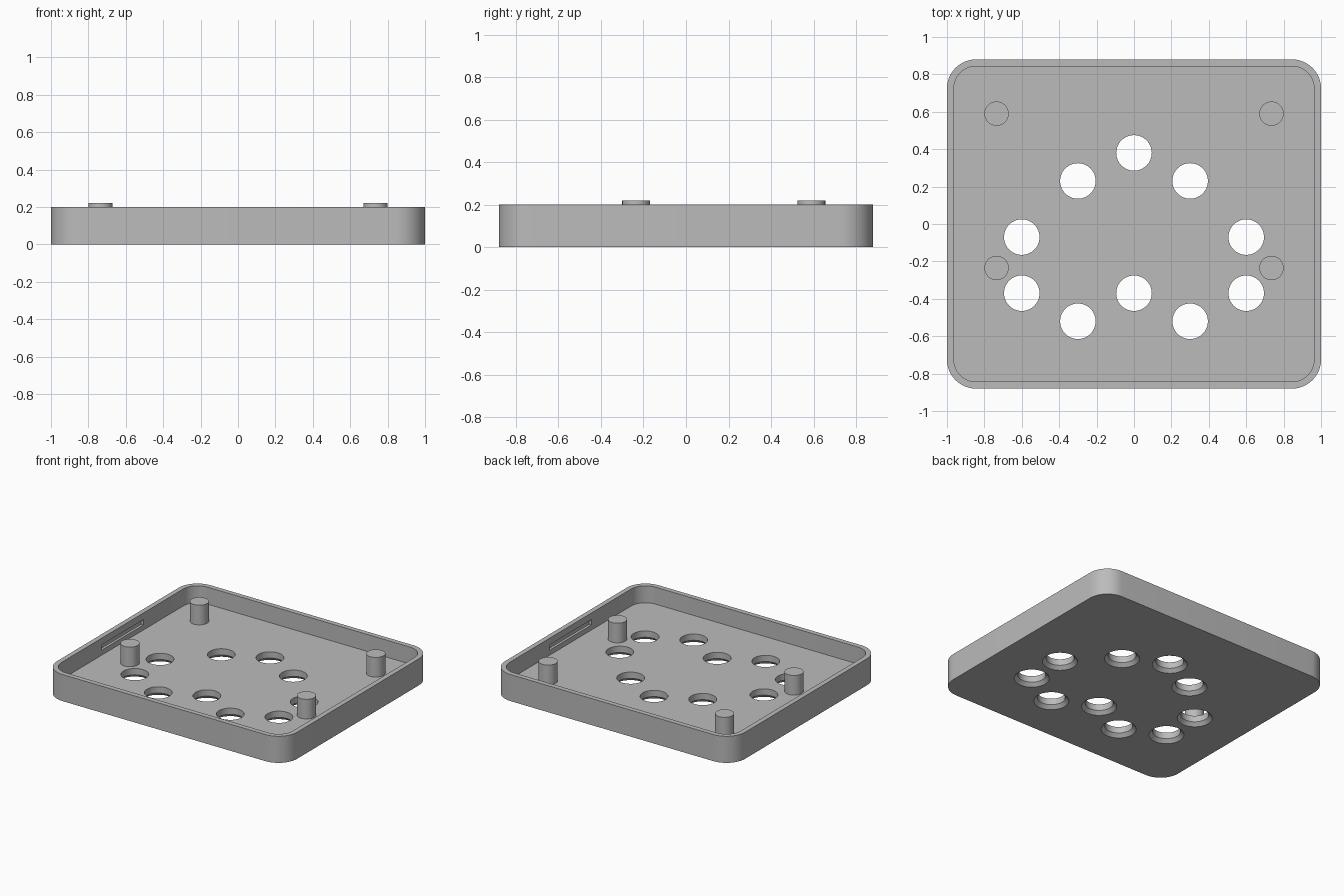
import bpy
import bmesh
from math import cos, sin, pi, radians

HEIGHT, FLOOR, WALL = 0.2, 0.072, 0.037

if "Cube" in bpy.data.objects:
    bpy.data.objects.remove(bpy.data.objects["Cube"], do_unlink=True)

grey = bpy.data.materials.new("plain grey")
grey.use_nodes = True
grey.diffuse_color = (0.5, 0.5, 0.5, 1)
grey.node_tree.nodes["Principled BSDF"].inputs["Base Color"].default_value = (0.5, 0.5, 0.5, 1)


def circle(x, y, r, n=48):
    return [(x + r * cos(2 * pi * i / n), y + r * sin(2 * pi * i / n)) for i in range(n)]


def rounded_rect(hx, hy, r, n=12):
    pts = []
    for q, (sx, sy) in enumerate([(1, 1), (-1, 1), (-1, -1), (1, -1)]):
        for i in range(n + 1):
            a = (q + i / n) * pi / 2
            pts.append((sx * (hx - r) + r * cos(a), sy * (hy - r) + r * sin(a)))
    return pts


def loft(bm, rings):
    """Skin a closed solid through (outline, z) rings, bottom to top."""
    loops = [[bm.verts.new((x, y, z)) for x, y in pts] for pts, z in rings]
    for low, high in zip(loops, loops[1:]):
        for i in range(len(low)):
            j = (i + 1) % len(low)
            bm.faces.new((low[i], low[j], high[j], high[i]))
    bm.faces.new(loops[0][::-1])
    bm.faces.new(loops[-1])


def make(name, solids):
    bm = bmesh.new()
    for rings in solids:
        loft(bm, rings)
    mesh = bpy.data.meshes.new(name)
    bm.to_mesh(mesh)
    bm.free()
    mesh.materials.append(grey)
    ob = bpy.data.objects.new(name, mesh)
    bpy.context.collection.objects.link(ob)
    return ob


def activate(ob):
    bpy.ops.object.select_all(action='DESELECT')
    ob.select_set(True)
    bpy.context.view_layer.objects.active = ob


def cut(target, cutter):
    cutter.hide_render = True
    mod = target.modifiers.new("cut", 'BOOLEAN')
    mod.operation, mod.solver, mod.object = 'DIFFERENCE', 'EXACT', cutter
    activate(target)
    bpy.ops.object.modifier_apply(modifier=mod.name)
    bpy.data.objects.remove(cutter, do_unlink=True)


# Rounded tray with a thick floor and thin walls
outer = rounded_rect(1, 0.88, 0.155)
inner = rounded_rect(1 - WALL, 0.88 - WALL, 0.155 - WALL)
tray = make("tray", [[(outer, 0), (outer, HEIGHT)]])
cut(tray, make("cavity_cutter", [[(inner, FLOOR), (inner, HEIGHT + 0.1)]]))

# Shallow grooves inside both side walls
groove = [(-0.982, -0.25), (0.982, -0.25), (0.982, 0.25), (-0.982, 0.25)]
cut(tray, make("groove_cutter", [[(groove, 0.11), (groove, 0.15)]]))

# Button holes, countersunk from below
centres = [(0, 0.38), (0, -0.37)]
for x, y in [(0.3, 0.23), (0.6, -0.07), (0.6, -0.37), (0.3, -0.52)]:
    centres += [(x, y), (-x, y)]
cut(tray, make("hole_cutter", [
    [(circle(x, y, 0.13), -0.01), (circle(x, y, 0.095), 0.025), (circle(x, y, 0.095), 0.1)]
    for x, y in centres]))

# Four mounting posts standing on the floor
posts = []
for side, x in (("left", 0.735), ("right", -0.735)):
    for end, y in (("back", 0.59), ("front", -0.235)):
        ring = circle(x, y, 0.065)
        posts.append(make(f"{end}_{side}_post", [[(ring, FLOOR - 0.01), (ring, 0.22)]]))

for ob in [tray] + posts:
    activate(ob)
    bpy.ops.object.shade_smooth_by_angle(angle=radians(30))
